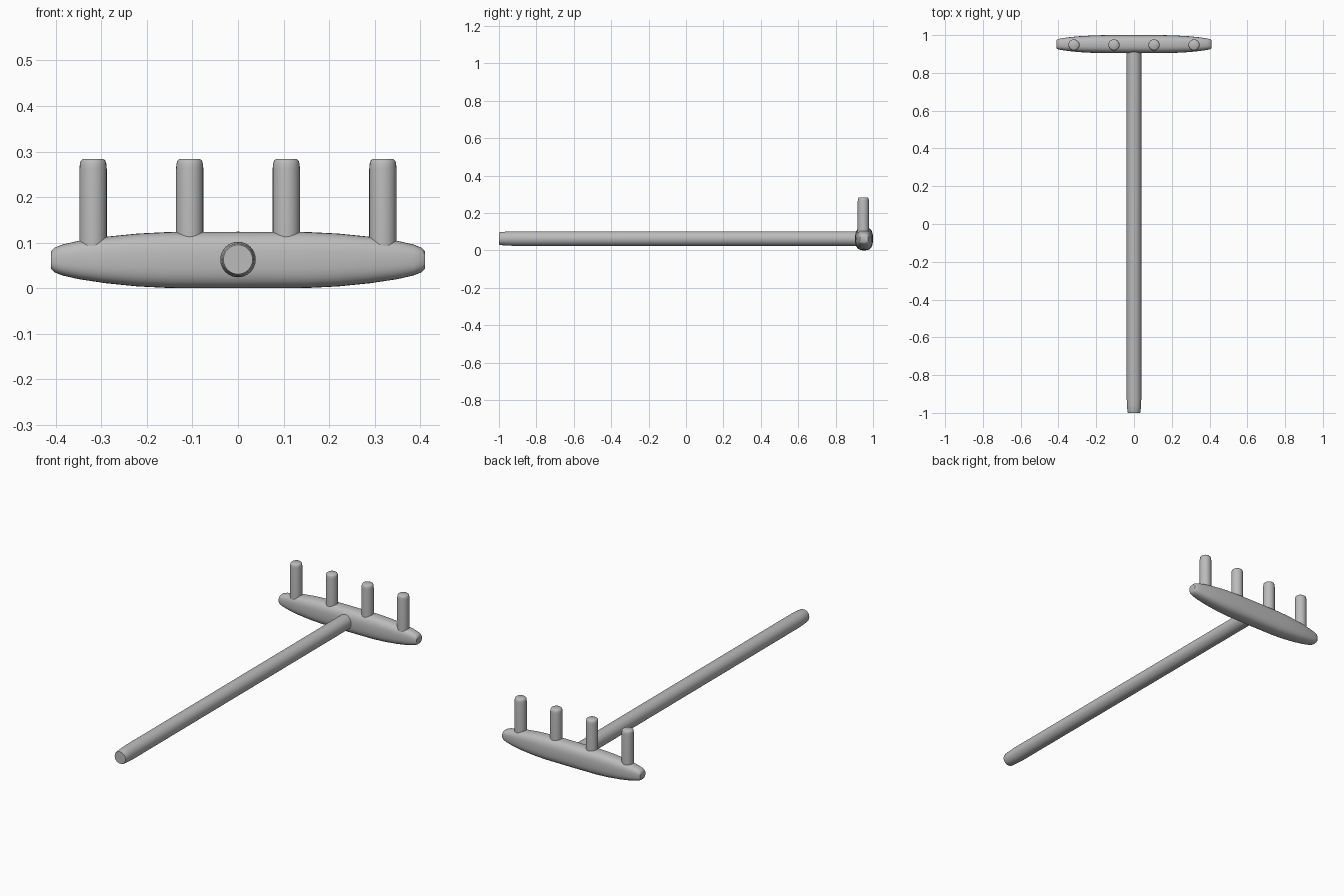
import bpy, bmesh, math
from mathutils import Matrix, Vector

cube = bpy.data.objects.get("Cube")
if cube:
    bpy.data.objects.remove(cube, do_unlink=True)

grey = bpy.data.materials.new("plain grey")
grey.use_nodes = True
colour = (0.5, 0.5, 0.5, 1)
grey.diffuse_color = colour
grey.node_tree.nodes["Principled BSDF"].inputs["Base Color"].default_value = colour


def loft(name, stations, sides, power, matrix, angle):
    """Skin superellipse rings (distance, half width, half height) along local z."""
    bm = bmesh.new()
    rings = []
    for d, w, h in stations:
        ring = []
        for i in range(sides):
            a = 2 * math.pi * i / sides
            c, s = math.cos(a), math.sin(a)
            x = math.copysign(abs(c) ** (2 / power), c) * w
            y = math.copysign(abs(s) ** (2 / power), s) * h
            ring.append(bm.verts.new(matrix @ Vector((x, y, d))))
        rings.append(ring)
    for a, b in zip(rings, rings[1:]):
        for i in range(sides):
            j = (i + 1) % sides
            bm.faces.new((a[i], a[j], b[j], b[i]))
    bm.faces.new(rings[0][::-1])
    bm.faces.new(rings[-1])
    bmesh.ops.recalc_face_normals(bm, faces=bm.faces)
    mesh = bpy.data.meshes.new(name)
    bm.to_mesh(mesh)
    bm.free()
    mesh.materials.append(grey)
    obj = bpy.data.objects.new(name, mesh)
    bpy.context.collection.objects.link(obj)
    bpy.ops.object.select_all(action="DESELECT")
    obj.select_set(True)
    bpy.context.view_layer.objects.active = obj
    bpy.ops.object.shade_smooth_by_angle(angle=math.radians(angle))
    return obj


# Rake head: rounded bar tapering to both ends, lying along x
half = [(0.0, 0.048, 0.062), (0.15, 0.048, 0.0615), (0.22, 0.046, 0.058),
        (0.29, 0.042, 0.051), (0.35, 0.036, 0.042), (0.385, 0.031, 0.034),
        (0.403, 0.027, 0.027), (0.41, 0.022, 0.020)]
bar = [(-d, w, h) for d, w, h in half[:0:-1]] + half
along_x = Matrix(((0, 0, 1, 0), (1, 0, 0, 0.952), (0, 1, 0, 0.062), (0, 0, 0, 1)))
loft("rake_head", bar, 32, 2.7, along_x, 50)

# Handle: long round pole with a slightly tapered tip at the front
pole = [(-1.0, 0.032, 0.032), (-0.992, 0.035, 0.035), (-0.96, 0.037, 0.037),
        (-0.92, 0.039, 0.039), (0.95, 0.039, 0.039)]
along_y = Matrix(((1, 0, 0, 0), (0, 0, 1, 0), (0, 1, 0, 0.063), (0, 0, 0, 1)))
loft("handle", pole, 32, 2, along_y, 40)

# Tines: four upright pegs with rounded tops
peg = [(0.06, 0.03, 0.03), (0.262, 0.03, 0.03), (0.273, 0.029, 0.029),
       (0.28, 0.027, 0.027), (0.284, 0.022, 0.022)]
for n in range(4):
    x = (n - 1.5) * 0.212
    loft("tine_%d" % (n + 1), peg, 24, 2, Matrix.Translation((x, 0.948, 0)), 50)
